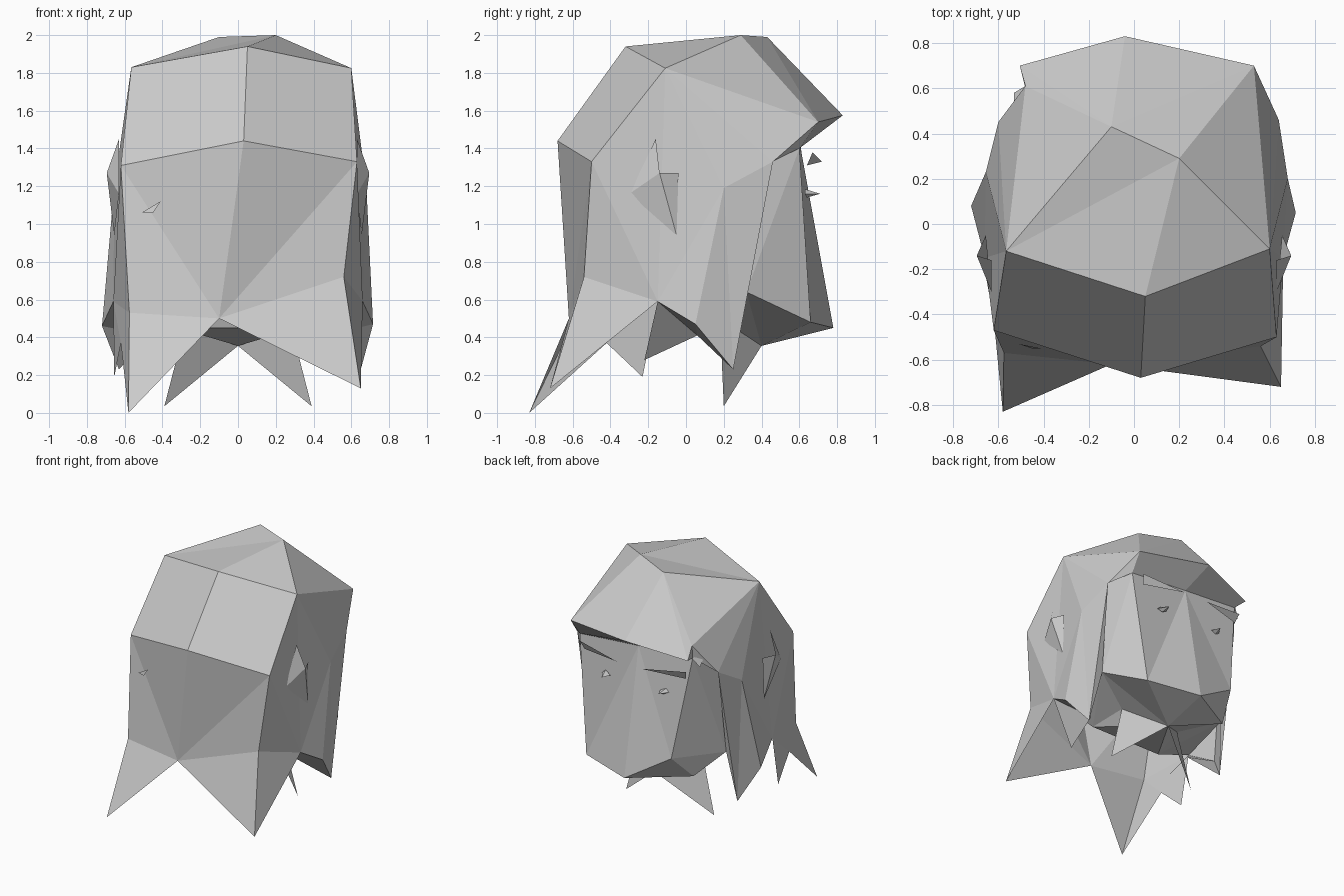
import bpy
import bmesh
from mathutils import Vector

default_cube = bpy.data.objects.get("Cube")
if default_cube:
    bpy.data.objects.remove(default_cube, do_unlink=True)

grey = bpy.data.materials.new("plain_grey")
grey.use_nodes = True
colour = (0.6, 0.6, 0.6, 1)
grey.diffuse_color = colour
grey.node_tree.nodes["Principled BSDF"].inputs["Base Color"].default_value = colour


def build(name, points, faces, centre=(0, 0, 1)):
    """Make a flat faceted shell from named points, facing away from centre."""
    bm = bmesh.new()
    used = {}
    for face in faces:
        corners = []
        for key in face.split():
            if key not in used:
                used[key] = bm.verts.new(points[key])
            corners.append(used[key])
        bm.faces.new(corners)
    bm.normal_update()
    for face in bm.faces:
        if face.normal.dot(face.calc_center_median() - Vector(centre)) < 0:
            face.normal_flip()
    mesh = bpy.data.meshes.new(name)
    bm.to_mesh(mesh)
    bm.free()
    mesh.materials.append(grey)
    obj = bpy.data.objects.new(name, mesh)
    bpy.context.scene.collection.objects.link(obj)
    return obj


def mirrored(points):
    return {key: (-x, y, z) for key, (x, y, z) in points.items()}


# Shared corners of the hair cap
crown = {
    "peak": (0.2, 0.29, 2), "summit": (-0.1, 0.43, 1.99), "back_top": (0.05, -0.32, 1.94),
    "left_top": (0.6, -0.11, 1.825), "right_top": (-0.565, -0.12, 1.83),
    "fringe": (-0.04, 0.83, 1.575), "left_fringe": (0.53, 0.7, 1.54),
    "right_fringe": (-0.505, 0.7, 1.49), "right_gap": (-0.48, 0.61, 1.57),
    "back": (0.03, -0.68, 1.44), "left_back": (0.63, -0.5, 1.33),
    "right_back": (-0.62, -0.47, 1.31), "left_nape": (0.56, -0.54, 0.72),
    "right_nape": (-0.575, -0.57, 0.53), "nape": (-0.1, -0.62, 0.5),
    "left_tail": (0.65, -0.72, 0.13), "right_tail": (-0.58, -0.83, 0),
}
build("hair_crown", crown, [
    "peak back_top left_top", "peak summit right_top", "peak right_top back_top",
    "peak left_top left_fringe", "peak left_fringe summit", "summit left_fringe fringe",
    "summit fringe right_fringe", "summit right_fringe right_gap",
    "summit right_gap right_top",
])
build("hair_back", crown, [
    "back_top left_top left_back back", "back_top back right_back right_top",
    "back left_back nape", "back nape right_back", "left_back left_nape nape",
    "right_back nape right_nape", "left_nape left_tail nape",
    "right_nape nape right_tail",
])

# Side locks, with the same layout on both sides
locks = {
    "edge": (0.64, 0.46, 1.33), "temple": (0.68, 0.2, 1.19), "notch": (0.66, -0.15, 0.59),
    "bulge": (0.715, 0.05, 0.47), "tip": (0.65, 0.25, 0.23), "inner_tip": (0.43, -0.22, 0.28),
    "inner": (0.47, 0.06, 0.41),
}
right_locks = mirrored(locks)
right_locks.update({"edge": (-0.6, 0.45, 1.33), "temple": (-0.655, 0.23, 1.2),
                    "bulge": (-0.72, 0.08, 0.46), "tip": (-0.63, 0.25, 0.23),
                    "strand": (-0.655, -0.23, 0.19), "fork": (-0.62, -0.42, 0.37)})
lock_faces = [
    "{s}_top {s}_back notch", "{s}_top notch temple", "{s}_top temple edge",
    "{s}_back {s}_nape notch", "temple notch bulge", "temple bulge tip",
    "temple tip edge", "notch inner bulge", "bulge inner tip", "notch inner_tip inner",
]
extra_faces = {
    "left": ["{s}_top edge {s}_fringe", "{s}_nape {s}_tail notch"],
    "right": ["{s}_top edge {s}_gap", "{s}_nape fork notch", "fork strand notch",
              "{s}_nape {s}_tail fork"],
}
for side, points in (("left", locks), ("right", right_locks)):
    faces = [f.format(s=side) for f in lock_faces + extra_faces[side]]
    build(side + "_hair_locks", {**crown, **points}, faces)

# Head, with a lopsided jaw, the chin and the underside
half = {"brow": (0.52, 0.6, 1.4), "jaw": (0.42, 0.66, 0.48), "ear_jaw": (0.58, 0.32, 0.64),
        "side": (0.58, 0.33, 1.42), "neck": (0.27, 0.18, 0.5), "spike": (0.39, 0.2, 0.035),
        "base": (0.32, -0.1, 0.45)}
right_half = mirrored(half)
right_half.update({"brow": (-0.48, 0.6, 1.47), "jaw": (-0.36, 0.7, 0.67)})
head = {"forehead": (0, 0.6, 1.44), "chin": (0, 0.78, 0.45), "throat": (0, 0.4, 0.355),
        "right_low_jaw": (-0.43, 0.52, 0.48)}
for side, points, lock in (("left", half, locks), ("right", right_half, right_locks)):
    head.update({side + "_" + key: value for key, value in points.items()})
    head.update({side + "_" + key: lock[key] for key in ("notch", "edge", "tip")})
head_faces = [
    "forehead {s}_brow {s}_jaw", "forehead {s}_jaw chin", "{s}_brow {s}_ear_jaw {s}_jaw",
    "{s}_brow {s}_side {s}_ear_jaw", "{s}_edge {s}_tip {s}_ear_jaw",
    "throat {s}_ear_jaw {s}_neck", "throat {s}_neck {s}_base",
    "{s}_neck {s}_ear_jaw {s}_base", "{s}_ear_jaw {s}_notch {s}_base",
]
jaw_faces = [
    "left_jaw left_ear_jaw throat", "left_jaw throat chin", "right_jaw right_low_jaw chin",
    "right_jaw right_ear_jaw right_low_jaw", "right_low_jaw right_ear_jaw throat",
    "right_low_jaw throat chin", "throat left_base right_base",
    "left_base right_base right_notch left_notch",
]
both_sides = [f.format(s=s) for s in ("left", "right") for f in head_faces]
build("head", head, both_sides + jaw_faces)

# Underside of the fringe
build("fringe_underside", {**crown, **head}, [
    "fringe left_fringe left_brow forehead", "fringe forehead right_brow right_fringe",
    "left_fringe left_edge left_brow", "right_fringe right_brow right_gap",
    "right_gap right_brow right_edge", "left_edge left_side left_brow",
    "right_edge right_side right_brow",
], (0, 0.7, 2))

# Pieces repeated on each side: ear, neck spike, eye and eyebrow
ear = {"apex": (0.695, -0.14, 1.27), "top": (0.63, -0.16, 1.45), "front": (0.65, -0.04, 1.27),
       "bottom": (0.655, -0.05, 0.94), "back": (0.63, -0.3, 1.16)}
eye = {"apex": (0.25, 0.71, 1.16), "top": (0.27, 0.63, 1.185), "inner": (0.22, 0.64, 1.16),
       "bottom": (0.26, 0.64, 1.14), "outer": (0.3, 0.63, 1.16)}
eyebrow = {"outer": (0.47, 0.67, 1.38), "inner": (0.11, 0.72, 1.33), "low": (0.45, 0.64, 1.31)}
ear_faces = ["apex front bottom", "apex bottom back", "apex back top"]
eye_faces = ["apex top inner", "apex inner bottom", "apex bottom outer", "apex outer top"]
for side, flip in (("left", dict), ("right", mirrored)):
    build(side + "_ear", flip(ear), ear_faces)
    build(side + "_eye", flip(eye), eye_faces)
    build(side + "_eyebrow", flip(eyebrow), ["outer inner low"])
    build(side + "_neck_spike", head, [f"throat {side}_neck {side}_spike"])

# Stray hair splinters
build("back_splinter", {"a": (-0.51, -0.53, 1.06), "b": (-0.45, -0.55, 1.06),
                        "c": (-0.41, -0.55, 1.12)}, ["a b c"])
build("temple_splinter", {"a": (-0.53, 0.58, 1.4), "b": (-0.48, 0.61, 1.47),
                          "c": (-0.53, 0.5, 1.5)}, ["a b c"])
